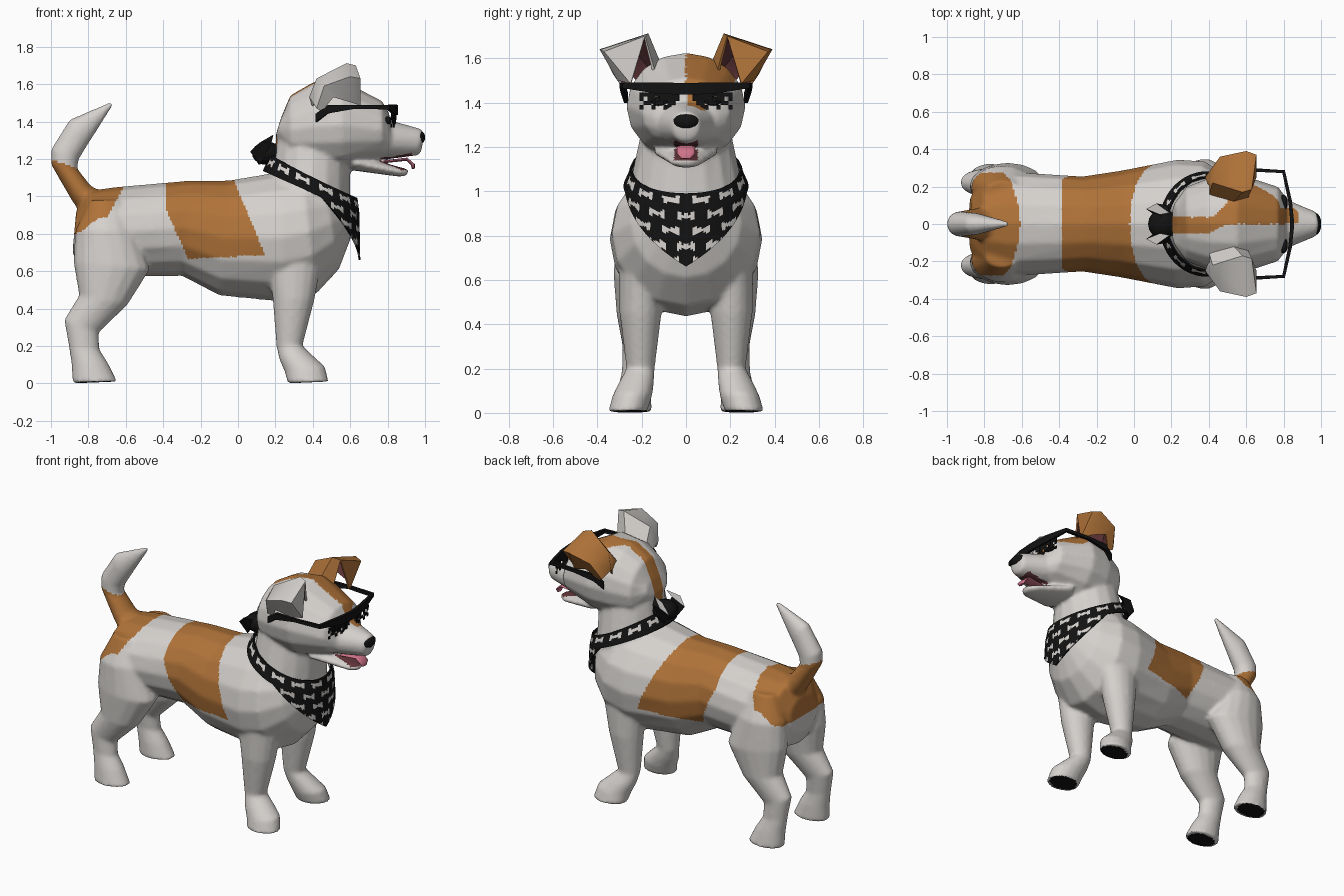
import bpy, bmesh, math
from mathutils import Vector

if "Cube" in bpy.data.objects:
    bpy.data.objects.remove(bpy.data.objects["Cube"])


def mat(name, r, g, b):
    m = bpy.data.materials.new(name)
    m.diffuse_color = (r, g, b, 1)
    m.use_nodes = True
    m.node_tree.nodes["Principled BSDF"].inputs["Base Color"].default_value = m.diffuse_color
    return m


WHITE = mat("white_fur", 0.66, 0.635, 0.61)
ORANGE = mat("orange_fur", 0.43, 0.17, 0.04)
BLACK = mat("black", 0.006, 0.006, 0.006)
MAROON = mat("ear_and_mouth_inside", 0.12, 0.035, 0.04)
PINK = mat("pink_tongue", 0.62, 0.17, 0.25)


def make(name, verts, faces, *mats):
    me = bpy.data.meshes.new(name)
    me.from_pydata([tuple(v) for v in verts], [], faces)
    bm = bmesh.new()
    bm.from_mesh(me)
    bmesh.ops.recalc_face_normals(bm, faces=bm.faces)
    bm.to_mesh(me)
    bm.free()
    ob = bpy.data.objects.new(name, me)
    bpy.context.collection.objects.link(ob)
    for m in mats:
        me.materials.append(m)
    return ob


def bridge(rings):
    """Closed skin over a row of equal rings."""
    n = len(rings[0])
    faces = [(i * n + j, i * n + (j + 1) % n, (i + 1) * n + (j + 1) % n, (i + 1) * n + j)
             for i in range(len(rings) - 1) for j in range(n)]
    faces += [tuple(range(n)), tuple(range((len(rings) - 1) * n, len(rings) * n))]
    return [p for r in rings for p in r], faces


def loft(name, sections, m=WHITE, y=lambda z: 0, n=16):
    """Each section: two side-outline points (x, z) and a half width; y gives the centre by height."""
    rings = []
    for x1, z1, x2, z2, w in sections:
        yc = y((z1 + z2) / 2)
        a, b = Vector((x1, yc, z1)), Vector((x2, yc, z2))
        c, d = (a + b) / 2, (b - a) / 2
        rings.append([c + d * math.cos(2 * math.pi * k / n) +
                      Vector((0, w * math.sin(2 * math.pi * k / n), 0)) for k in range(n)])
    return make(name, *bridge(rings), m)


def ball(name, loc, size, m):
    bpy.ops.mesh.primitive_uv_sphere_add(segments=16, ring_count=10, radius=1, location=loc)
    ob = bpy.context.object
    ob.name, ob.scale = name, size
    ob.data.materials.append(m)
    smooth(ob)


def activate(ob):
    bpy.ops.object.select_all(action='DESELECT')
    ob.select_set(True)
    bpy.context.view_layer.objects.active = ob


def smooth(ob, angle=60):
    activate(ob)
    bpy.ops.object.shade_smooth_by_angle(angle=math.radians(angle))


def modify(ob, kind, **kw):
    activate(ob)
    md = ob.modifiers.new(kind, kind)
    for k, v in kw.items():
        setattr(md, k, v)
    bpy.ops.object.modifier_apply(modifier=md.name)


# Body parts, later fused into one skin
dog = loft("dog_skin", [(-.885, .70, -.865, .92, .14), (-.84, .60, -.80, 1.03, .24),
                        (-.68, .57, -.65, 1.05, .28), (-.30, .575, -.25, 1.085, .255),
                        (-.10, .47, -.05, 1.085, .285), (.25, .435, .22, 1.13, .345),
                        (.42, .48, .34, 1.14, .335), (.54, .61, .46, 1.10, .25),
                        (.605, .78, .57, 1.02, .12)])
loft("neck", [(.12, 1.0, .60, .80, .26), (.18, 1.13, .60, .97, .25), (.21, 1.36, .60, 1.20, .20)])
loft("head", [(.20, 1.32, .23, 1.42, .11), (.28, 1.17, .28, 1.54, .20), (.42, 1.14, .40, 1.61, .25),
              (.56, 1.14, .55, 1.625, .27), (.77, 1.2, .77, 1.51, .20), (.82, 1.21, .81, 1.44, .14)])
loft("snout", [(.72, 1.2, .74, 1.45, .17), (.82, 1.20, .82, 1.405, .13),
               (.97, 1.22, .98, 1.36, .065), (.985, 1.26, .99, 1.34, .035)])
loft("jaw", [(.60, 1.14, .64, 1.22, .15), (.86, 1.105, .87, 1.155, .07), (.905, 1.11, .91, 1.145, .035)])
loft("tail", [(-.82, .88, -.70, 1.0, .10), (-.89, .98, -.79, 1.06, .085), (-1, 1.17, -.86, 1.15, .068),
              (-1, 1.25, -.85, 1.20, .068), (-.90, 1.41, -.80, 1.28, .06), (-.67, 1.51, -.67, 1.485, .012)])
for s in (-1, 1):
    loft("front_leg", [(.15, .72, .46, .72, .10), (.185, .45, .41, .45, .095), (.205, .2, .345, .2, .064),
                       (.22, .13, .41, .14, .08), (.25, .06, .465, .09, .09), (.265, 0, .485, .01, .088)],
         y=lambda z: s * (.205 + .06 * max(0, 1 - z / .2)))
    loft("hind_leg", [(-.79, .98, -.62, .98, .05), (-.87, .82, -.54, .82, .12), (-.88, .65, -.47, .61, .125),
                      (-.85, .47, -.59, .42, .1), (-.93, .34, -.745, .27, .065), (-.905, .20, -.74, .18, .06),
                      (-.89, .10, -.695, .11, .075), (-.885, 0, -.645, .01, .086)],
         y=lambda z: s * (.24 - .06 * z))
bpy.ops.object.select_all(action='SELECT')
bpy.context.view_layer.objects.active = dog
bpy.ops.object.join()
modify(dog, 'REMESH', mode='VOXEL', voxel_size=0.0115)
modify(dog, 'SMOOTH', factor=0.5, iterations=6)
dog.data.materials.clear()
for m in (WHITE, ORANGE, BLACK, MAROON):
    dog.data.materials.append(m)


def fur(c, n):
    """Coat colour index from face position and direction."""
    x, y, z = c
    if z < .03 and n.z < -.8:                                     # paw pads
        cx = .38 if x > 0 else -.765
        return 2 if ((x - cx) / .095) ** 2 + ((abs(y) - .25) / .075) ** 2 < 1 else 0
    if x < -.6 and z > 1.09:
        return int(z < 1.19 - .35 * (x + .98))                    # tail
    if x < -.6 and z > .78:                                       # rump patch
        return int(x < -.61 - .55 * (1.05 - z) and z > .80 + .45 * (x + .87) and abs(y) < .275)
    if -.45 < x < .2 and z < 1.15:                                # saddle patch
        return int(z > .665 + .05 * (x + .27) and x > -.385 + .45 * max(0, .93 - z)
                   and x < -.02 + .42 * (1.08 - z))
    if .70 < x < .93 and abs(y) < .055 and 1.11 < z < 1.23:       # mouth lining
        if (n.z < -.6 and z > 1.18) or (n.z > .6 and z < 1.2):
            return 3
    if z > 1.27 and x < .52 and -.05 + max(0, x - .4) * .5 < y < .035 + max(0, x - .42):
        return 1                                                  # crown stripe
    if x >= .5 and 0 < y < .22 and z > 1.47:
        return 1                                                  # brow
    return int(.74 < x < .88 and 0 < y < .085 and z > 1.365)


for p in dog.data.polygons:
    p.material_index = fur(p.center, p.normal)
    p.use_smooth = True

# Face details
ball("nose", (.972, 0, 1.315), (.029, .058, .036), BLACK)
smooth(loft("tongue", [(.76, 1.175, .76, 1.19, .035), (.90, 1.19, .905, 1.207, .042),
                       (.925, 1.165, .945, 1.172, .04), (.93, 1.145, .945, 1.148, .022)], PINK))
for s in (-1, 1):
    ball("eye", (.80, s * .115, 1.405), (.022, .042, .022), BLACK)

# Hooded ears: rows run from the skull over the fold to the hanging tip
skull = [(.40, .20, 1.47), (.40, .15, 1.54), (.53, .115, 1.58), (.61, .14, 1.54)]
fold = [(.38, .25, 1.53), (.42, .22, 1.63), (.58, .17, 1.712), (.63, .185, 1.70)]
rim = [(.42, .29, 1.47), (.46, .36, 1.59), (.60, .39, 1.64), (.655, .37, 1.63)]
tip = [(.45, .28, 1.455), (.51, .33, 1.53), (.61, .31, 1.50), (.655, .25, 1.485)]
for s, m in ((-1, WHITE), (1, ORANGE)):
    vs = [(x, s * y, z) for row in (skull, fold, rim, tip) for x, y, z in row]
    fs = [(i * 4 + j, i * 4 + j + 1, i * 4 + j + 5, i * 4 + j + 4) for i in range(3) for j in range(3)]
    ear = make("ear", vs, fs + [(7, 15, 11)], m, MAROON)
    if ear.data.polygons[4].normal.z < 0:
        ear.data.flip_normals()
    modify(ear, 'SOLIDIFY', thickness=0.012, offset=-1, material_offset=1)
    smooth(ear, 50)

# Glasses: one bar bent round the head, then lens strips with broken reflections
half = [(.42, .27, 1.42, .022), (.48, .285, 1.465, .022), (.62, .29, 1.477, .01),
        (.80, .28, 1.477, .012), (.835, .12, 1.465, .026), (.845, .02, 1.462, .026)]
rings = []
for x, y, z, h in [(x, -y, z, h) for x, y, z, h in half] + half[::-1]:
    d = Vector((x - .55, y, 0)).normalized() * .01
    rings.append([Vector((x, y, z)) + d * i + Vector((0, 0, h * j))
                  for i, j in ((1, 1), (1, -1), (-1, -1), (-1, 1))])
make("glasses_frame", *bridge(rings), BLACK)
for s in (-1, 1):
    vs, fs = [], []
    for r in range(4):
        for k in range(10):
            if (k * 7 + r * 3) % 10 < 10 - r * 2:
                b = len(vs)
                for dk, dr in ((0, 0), (1, 0), (1, 1), (0, 1)):
                    y = .03 + .018 * (k + dk)
                    vs.append((.847 - .13 * y, s * y, 1.445 - .019 * (r + dr)))
                fs.append((b, b + 1, b + 2, b + 3))
    modify(make("lens", vs, fs, BLACK), 'SOLIDIFY', thickness=0.004)

# Neckerchief: tilted ring that drops to a point on the chest
COLS, ROWS = 180, 26
vs = []
for i in range(COLS):
    t = 2 * math.pi * i / COLS - math.pi
    drop = .085 + .245 * max(0, 1 - abs(t) / 1.35)
    for j in range(ROWS + 1):
        v = j / ROWS * drop
        k = 1.03 - .17 * max(0, 1 - v / .08) * (.6 - .4 * math.cos(t))
        vs.append((.39 + .245 * k * math.cos(t) + .02 * v, .262 * k * math.sin(t) * (1 + .3 * v),
                   1.105 - .115 * math.cos(t) - v))
R = ROWS + 1
fs = [(i * R + j, (i + 1) % COLS * R + j, (i + 1) % COLS * R + j + 1, i * R + j + 1)
      for i in range(COLS) for j in range(ROWS)]
scarf = make("neckerchief", vs, fs, BLACK, WHITE)
modify(scarf, 'SHRINKWRAP', target=dog, wrap_mode='OUTSIDE', offset=0.012)


def bone(u, v):
    """True inside a staggered bone print."""
    du = abs((u + .065 * (math.floor(v / .068) % 2)) % .13 - .065)
    dv = abs(v % .068 - .034)
    return (du < .034 and dv < .009) or (.02 < du < .04 and dv < .017)


for p in scarf.data.polygons:
    x, y, z = p.center
    t = math.atan2(y / .262, (x - .39) / .245)
    p.material_index = int(bone(t * .26, 1.105 - .115 * math.cos(t) - z))
modify(scarf, 'SOLIDIFY', thickness=0.01, offset=0)
smooth(scarf)

# Knot and its loose ends
ball("knot", (.155, 0, 1.23), (.08, .08, .062), BLACK)
for s in (-1, 1):
    end = make("knot_end", *bridge([
        [(.15, s * .02, 1.23), (.11, s * .05, 1.17), (.15, s * .03, 1.27)],
        [(.12, s * .07, 1.17), (.065, s * .08, 1.24), (.14, s * .05, 1.30)],
        [(.18, s * .10, 1.29), (.12, s * .11, 1.29), (.19, s * .06, 1.33)]]), BLACK, WHITE)
    end.data.polygons[4].material_index = 1
